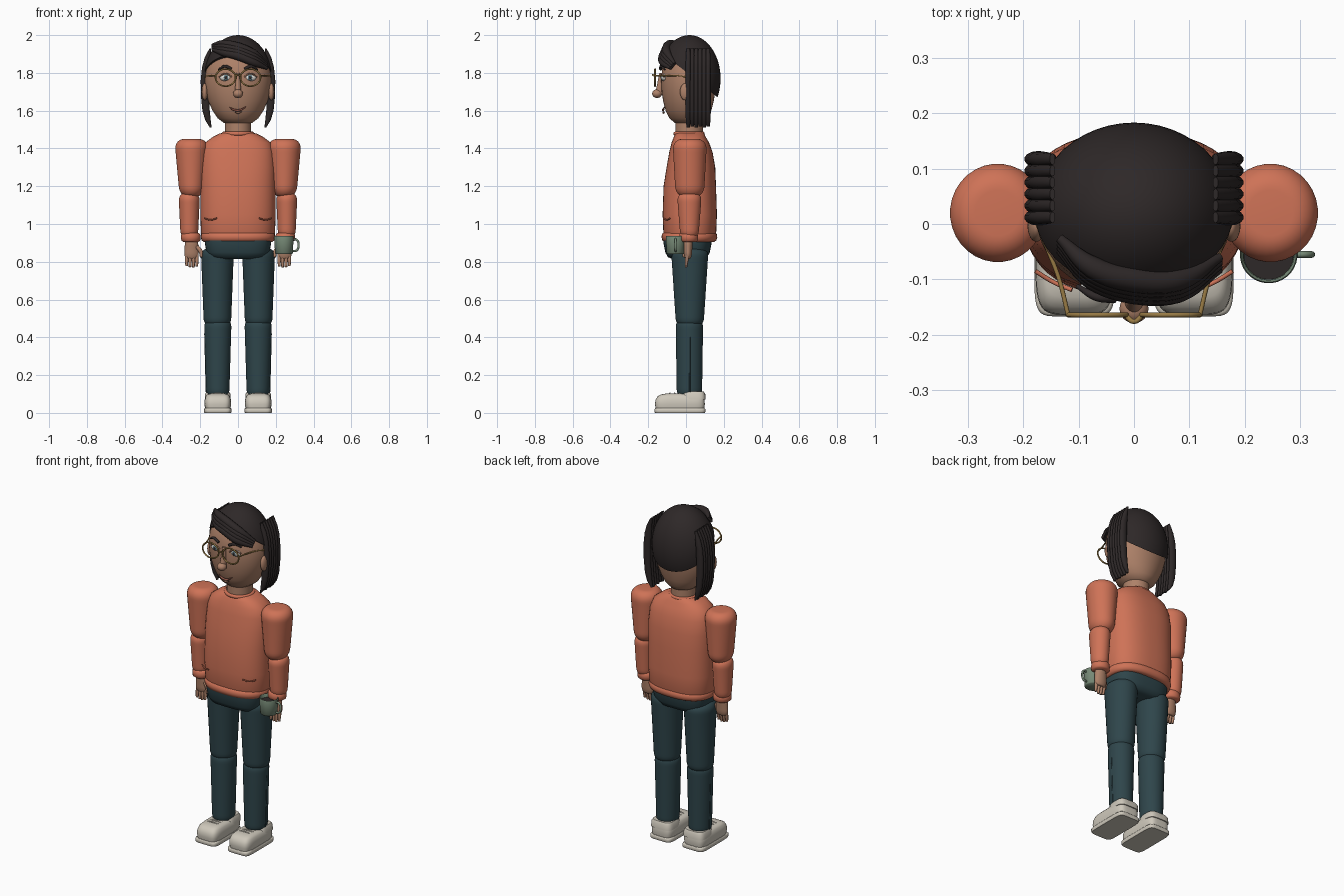
import bpy, bmesh, math
from mathutils import Matrix, Vector

cube = bpy.data.objects.get("Cube")
if cube:
    bpy.data.objects.remove(cube, do_unlink=True)


def material(name, rgb):
    m = bpy.data.materials.new(name)
    m.use_nodes = True
    m.diffuse_color = (*rgb, 1)
    m.node_tree.nodes["Principled BSDF"].inputs["Base Color"].default_value = (*rgb, 1)
    return m


SWEATER = material("coral knit", (.62, .17, .095))
HAIR = material("dark hair", (.027, .021, .021))
PANTS = material("teal denim", (.028, .06, .07))
SKIN = material("skin", (.42, .22, .14))
SHOE = material("off white", (.62, .58, .5))
MUG = material("sage glaze", (.18, .25, .18))
GOLD = material("brass", (.32, .2, .06))
WHITE = material("eye white", (.72, .7, .66))
IRIS = material("grey blue", (.12, .2, .23))
LIPS = material("lip brown", (.3, .1, .07))


def finish(name, bm, mat, angle=50):
    bmesh.ops.recalc_face_normals(bm, faces=bm.faces)
    mesh = bpy.data.meshes.new(name)
    bm.to_mesh(mesh)
    bm.free()
    mesh.materials.append(mat)
    ob = bpy.data.objects.new(name, mesh)
    bpy.context.collection.objects.link(ob)
    bpy.ops.object.select_all(action='DESELECT')
    ob.select_set(True)
    bpy.context.view_layer.objects.active = ob
    bpy.ops.object.shade_smooth_by_angle(angle=math.radians(angle))
    return ob


def loft(name, sections, mat, x=0, y=0, power=2, n=32):
    """Stack superellipse rings given as (z, rx, ry, dx, dy)."""
    bm = bmesh.new()
    rings = []
    for z, rx, ry, *shift in sections:
        dx, dy = shift or (0, 0)
        ring = []
        for i in range(n):
            a = math.tau * (i + .5) / n
            c, s = math.cos(a), math.sin(a)
            px = math.copysign(abs(c) ** (2 / power), c) * rx
            py = math.copysign(abs(s) ** (2 / power), s) * ry
            ring.append(bm.verts.new((x + dx + px, y + dy + py, z)))
        rings.append(ring)
    for a, b in zip(rings, rings[1:]):
        for i in range(n):
            j = (i + 1) % n
            bm.faces.new((a[i], a[j], b[j], b[i]))
    bm.faces.new(rings[0][::-1])
    bm.faces.new(rings[-1])
    return finish(name, bm, mat)


def limb(name, x, y, z0, z1, r0, r1, mat, end=.04, blunt=.5, steps=28):
    """Tapered limb with rounded ends."""
    rows = []
    for i in range(steps + 1):
        t = (1 - math.cos(math.pi * i / steps)) / 2
        z = z0 + (z1 - z0) * t
        u = max(0, 1 - min(z - z0, z1 - z) / end)
        f = blunt + (1 - blunt) * math.sqrt(max(0, 1 - u * u))
        rows.append((z, f * (r0[0] + (r1[0] - r0[0]) * t), f * (r0[1] + (r1[1] - r0[1]) * t)))
    return loft(name, rows, mat, x, y)


def ball(name, centre, radii, mat):
    bm = bmesh.new()
    bmesh.ops.create_uvsphere(bm, u_segments=32, v_segments=20, radius=1,
                              matrix=Matrix.Translation(centre) @ Matrix.Diagonal((*radii, 1)))
    return finish(name, bm, mat)


def tube(name, points, r, mat, taper=None, closed=False):
    """Smooth round strand through the points."""
    cu = bpy.data.curves.new(name, 'CURVE')
    cu.dimensions = '3D'
    cu.bevel_depth = r
    cu.bevel_resolution = 3
    cu.resolution_u = 6
    cu.use_fill_caps = True
    sp = cu.splines.new('BEZIER')
    sp.bezier_points.add(len(points) - 1)
    sp.use_cyclic_u = closed
    for i, (bp, p) in enumerate(zip(sp.bezier_points, points)):
        bp.co = p
        bp.handle_left_type = bp.handle_right_type = 'AUTO'
        bp.radius = taper[i] if taper else 1
    temp = bpy.data.objects.new(name + "_path", cu)
    bpy.context.collection.objects.link(temp)
    mesh = bpy.data.meshes.new_from_object(temp.evaluated_get(bpy.context.evaluated_depsgraph_get()))
    bpy.data.objects.remove(temp, do_unlink=True)
    bm = bmesh.new()
    bm.from_mesh(mesh)
    bpy.data.meshes.remove(mesh)
    return finish(name, bm, mat)


def ellipse(cx, cy, cz, rx, rz, n=12):
    return [(cx + rx * math.cos(math.tau * i / n), cy, cz + rz * math.sin(math.tau * i / n)) for i in range(n)]


# Sweater body, hem and collar
loft("sweater_body", [(.92, .185, .13), (.95, .196, .14), (1.05, .2, .144), (1.2, .2, .139), (1.3, .2, .129, 0, .006),
     (1.38, .193, .115, 0, .006), (1.43, .175, .1, 0, .003), (1.46, .135, .085), (1.478, .1, .077),
     (1.486, .07, .068)], SWEATER, y=.02, power=2.5, n=48)
loft("sweater_hem", [(.905, .18, .13), (.912, .193, .143), (.93, .197, .148), (.948, .195, .145), (.956, .185, .135)],
     SWEATER, y=.018, power=2.5, n=48)
tube("collar", [(p[0], .016 + p[2], 1.478) for p in ellipse(0, 0, 0, .075, .072)], .011, SWEATER, closed=True)

# Hips and neck
loft("hips", [(.815, .1, .08), (.825, .155, .105), (.85, .168, .118), (.9, .176, .128), (.93, .178, .13)], PANTS,
     y=.008, power=3, n=40)
loft("neck", [(1.45, .07, .073), (1.6, .07, .073)], SKIN, y=.017)

for s, side in ((1, "left"), (-1, "right")):
    # Arms
    limb(side + "_upper_arm", s * .246, .02, 1.145, 1.45, (.063, .075), (.091, .092), SWEATER, .055, .45)
    limb(side + "_forearm", s * .258, .018, .93, 1.16, (.046, .048), (.057, .066), SWEATER, .04, .6)
    loft(side + "_cuff", [(.905, .04, .04), (.912, .05, .048), (.93, .052, .05), (.946, .05, .048), (.953, .042, .042)],
         SWEATER, s * .25, .014)
    # Hands
    limb(side + "_palm", s * .246, .01, .815, .925, (.04, .02), (.034, .027), SKIN, .035, .5)
    for k in range(4):
        fx, low = s * (.218 + .018 * k), .768 + .006 * abs(k - 1.4)
        tube(side + "_finger", [(fx, .008, .845), (fx, .004, .81), (fx, .0, low)], .0095, SKIN, (1, 1, .7))
    tube(side + "_thumb", [(s * .218, 0, .88), (s * .198, -.008, .855), (s * .194, -.012, .825)], .011, SKIN, (1, 1, .7))
    # Legs
    limb(side + "_thigh", s * .109, .02, .46, .87, (.072, .073), (.088, .1), PANTS, .04, .6)
    limb(side + "_shin", s * .107, .018, .09, .487, (.061, .067), (.073, .073), PANTS, .035, .75)
    tube(side + "_seam", [(s * .176, .02, .42), (s * .172, .02, .26), (s * .168, .02, .11)], .003, PANTS)
    # Shoes
    loft(side + "_sole", [(0, .07, .132), (.005, .073, .135), (.02, .073, .135), (.025, .069, .131)], SHOE,
         s * .107, -.032, 7, 40)
    loft(side + "_shoe", [(.024, .067, .129), (.045, .071, .132), (.068, .07, .13), (.088, .064, .122, 0, .004),
         (.098, .055, .11, 0, .01), (.102, .04, .09, 0, .015)], SHOE, s * .107, -.032, 5, 40)
    loft(side + "_shoe_collar", [(.07, .069, .062), (.1, .067, .06), (.112, .06, .053)], SHOE, s * .107, .042, 4)
    for k in range(3):
        ly = -.035 - .025 * k
        tube(side + "_lace", [(s * .107 - .035, ly, .1), (s * .107, ly, .104), (s * .107 + .035, ly, .1)], .004, SHOE)
    # Pocket fold
    tube(side + "_pocket_fold", [(s * .112, -.119, 1.03), (s * .145, -.105, 1.022), (s * .178, -.085, 1.03)],
         .004, SWEATER)

# Head
loft("head", [(1.525, .045, .055, 0, .012), (1.535, .075, .08, 0, .008), (1.56, .108, .105, 0, .003),
     (1.6, .135, .121), (1.65, .157, .134), (1.7, .17, .142), (1.76, .176, .145), (1.82, .17, .14), (1.87, .153, .126),
     (1.92, .118, .095), (1.95, .07, .06)], SKIN, y=.013, n=48)
loft("nose_bridge", [(1.69, .018, .022, 0, -.005), (1.74, .014, .016), (1.8, .01, .01, 0, .006)], SKIN, y=-.137, n=16)
ball("nose_tip", (0, -.153, 1.69), (.026, .026, .023), SKIN)
tube("mouth", [(-.045, -.114, 1.617), (-.02, -.121, 1.604), (.01, -.121, 1.603), (.042, -.114, 1.62)], .006, LIPS,
     (.4, 1, 1, .4))
tube("lower_lip", [(-.018, -.116, 1.592), (0, -.118, 1.589), (.02, -.116, 1.593)], .006, SKIN, (.4, 1, .4))

for s, side in ((1, "left"), (-1, "right")):
    # Ears, eyes and brows
    ball(side + "_ear", (s * .176, -.004, 1.7), (.016, .028, .045), SKIN)
    ball(side + "_eye", (s * .065, -.114, 1.775), (.032, .017, .019), WHITE)
    ball(side + "_iris", (s * .064, -.126, 1.775), (.014, .007, .015), IRIS)
    ball(side + "_pupil", (s * .064, -.131, 1.775), (.007, .004, .008), HAIR)
    tube(side + "_upper_lid", [(s * .032, -.127, 1.778), (s * .065, -.131, 1.796), (s * .1, -.114, 1.778)], .004, SKIN)
    tube(side + "_brow", [(s * .034, -.135, 1.82), (s * .068, -.131, 1.835), (s * .103, -.112, 1.817)], .008, HAIR,
         (1, 1, .5))
    # Spectacles
    tube(side + "_lens_rim", ellipse(s * .066, -.164, 1.775, .053, .045), .0045, GOLD, closed=True)
    tube(side + "_temple", [(s * .119, -.164, 1.785), (s * .135, -.1, 1.785), (s * .158, -.04, 1.785),
         (s * .178, .01, 1.775)], .004, GOLD)
    # Side locks
    for k in range(6):
        low = 1.512 + .004 * (k % 2)
        loft(side + "_side_lock", [(low, .005, .009, -s * .03, 0), (1.55, .015, .013, -s * .016, 0),
             (1.6, .02, .0145, -s * .006, 0), (1.68, .022, .0145, 0, 0), (1.76, .023, .0145, 0, 0),
             (1.83, .021, .014, -s * .005, 0), (1.88, .016, .013, -s * .014, 0), (1.928, .005, .01, -s * .028, 0)],
             HAIR, s * .175, .012 + .021 * k, n=14)
tube("spectacle_bridge", [(-.014, -.166, 1.782), (0, -.176, 1.79), (.014, -.166, 1.782)], .0045, GOLD)

# Hair cap, cut along a sloping hairline
cap = bmesh.new()
bmesh.ops.create_uvsphere(cap, u_segments=48, v_segments=32, radius=1,
                          matrix=Matrix.Translation((0, .018, 1.77)) @ Matrix.Diagonal((.18, .165, .23, 1)))
front, back = Vector((0, -.13, 1.91)), Vector((0, .18, 1.66))
normal = Vector((1, 0, 0)).cross(back - front).normalized()
if normal.z < 0:
    normal.negate()
cut = bmesh.ops.bisect_plane(cap, geom=cap.verts[:] + cap.edges[:] + cap.faces[:], plane_co=front, plane_no=normal,
                             clear_inner=True)
bmesh.ops.edgeloop_fill(cap, edges=[e for e in cut["geom_cut"] if isinstance(e, bmesh.types.BMEdge)])
finish("hair_cap", cap, HAIR)

# Swept fringe
for k in range(4):
    dy, dz = -.007 * k, -.016 * k
    tube("fringe_strand", [(-.135, -.025 + dy, 1.948 + dz * .5), (-.075, -.078 + dy, 1.955 + dz),
         (0, -.1 + dy, 1.938 + dz), (.08, -.1 + dy, 1.905 + dz), (.155, -.06 + dy, 1.848 + dz * .5)], .02, HAIR,
         (.4, 1, 1.2, 1.1, .4))

# Mug
loft("mug", [(.84, .042, .042), (.845, .047, .047), (.93, .052, .052), (.936, .05, .05), (.93, .046, .046),
     (.86, .042, .042)], MUG, .243, -.055)
loft("coffee", [(.91, .045, .045), (.915, .045, .045)], HAIR, .243, -.055)
tube("mug_handle", [(.287, -.055, .918), (.31, -.055, .917), (.321, -.055, .89), (.31, -.055, .86),
     (.287, -.055, .858)], .006, MUG)
